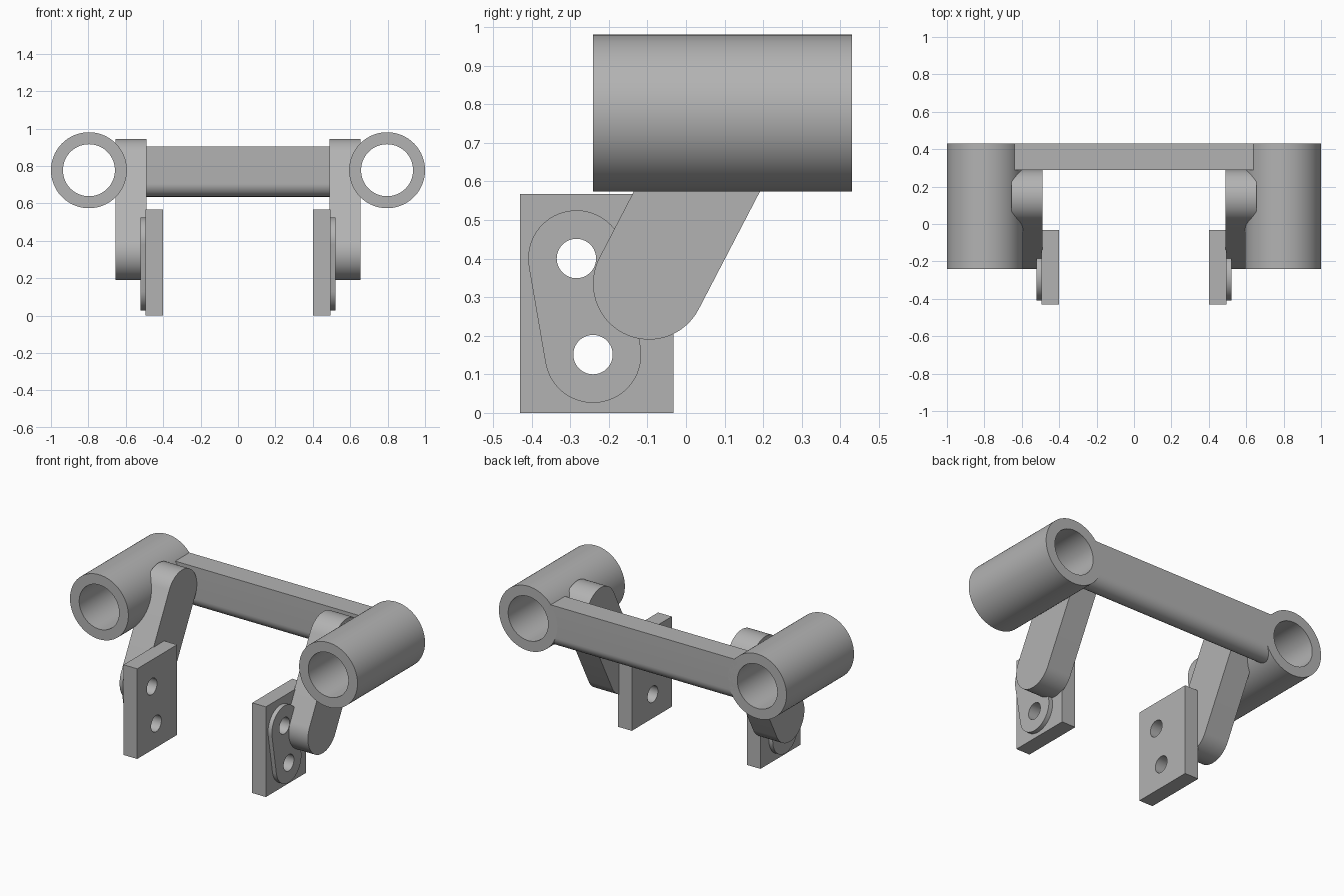
import bpy, bmesh, math
from mathutils import Matrix, Vector

if "Cube" in bpy.data.objects:
    bpy.data.objects.remove(bpy.data.objects["Cube"])

grey = bpy.data.materials.new("machined_grey")
grey.diffuse_color = (0.45, 0.45, 0.45, 1)
grey.use_nodes = True
grey.node_tree.nodes["Principled BSDF"].inputs["Base Color"].default_value = grey.diffuse_color


def circle(cx, cy, r, n=64):
    return [(cx + r * math.cos(2 * math.pi * i / n),
             cy + r * math.sin(2 * math.pi * i / n)) for i in range(n)]


def slot(a, b, r, n=32):
    """Rounded link outline around centres a and b."""
    a, b = Vector(a), Vector(b)
    t = math.atan2(b.y - a.y, b.x - a.x)
    pts = []
    for c, start in ((b, t - math.pi / 2), (a, t + math.pi / 2)):
        for i in range(n + 1):
            s = start + math.pi * i / n
            pts.append((c.x + r * math.cos(s), c.y + r * math.sin(s)))
    return pts


def prism(name, loops, start, end, axis='X', mirror=True):
    """Extrude outlines (outer loop, then holes) along an axis."""
    cu = bpy.data.curves.new(name + "_outline", 'CURVE')
    cu.dimensions, cu.fill_mode = '2D', 'BOTH'
    cu.extrude = (end - start) / 2
    for loop in loops:
        sp = cu.splines.new('POLY')
        sp.points.add(len(loop) - 1)
        for p, (u, v) in zip(sp.points, loop):
            p.co = (u, v, 0, 1)
        sp.use_cyclic_u = True
    tmp = bpy.data.objects.new(name + "_tmp", cu)
    bpy.context.collection.objects.link(tmp)
    bpy.context.view_layer.update()
    me = bpy.data.meshes.new_from_object(
        tmp.evaluated_get(bpy.context.evaluated_depsgraph_get()))
    bpy.data.objects.remove(tmp)
    bpy.data.curves.remove(cu)

    # outline plane is YZ for the X axis, XZ for the Y axis
    mid = (start + end) / 2
    if axis == 'X':
        m = Matrix(((0, 0, 1, mid), (1, 0, 0, 0), (0, 1, 0, 0), (0, 0, 0, 1)))
    else:
        m = Matrix(((1, 0, 0, 0), (0, 0, 1, mid), (0, 1, 0, 0), (0, 0, 0, 1)))
    bm = bmesh.new()
    bm.from_mesh(me)
    bm.transform(m)
    bmesh.ops.remove_doubles(bm, verts=bm.verts, dist=1e-5)
    bmesh.ops.recalc_face_normals(bm, faces=bm.faces)
    bm.to_mesh(me)
    bm.free()
    me.name = name
    me.materials.clear()
    me.materials.append(grey)
    ob = bpy.data.objects.new(name, me)
    bpy.context.collection.objects.link(ob)
    bpy.ops.object.select_all(action='DESELECT')
    ob.select_set(True)
    bpy.context.view_layer.objects.active = ob
    bpy.ops.object.shade_smooth_by_angle(angle=math.radians(30))
    if mirror:
        ob.modifiers.new("mirror", 'MIRROR').use_axis[0] = True
    return ob


# bearing tubes
prism("bearing_tube", [circle(0.797, 0.777, 0.203, 96), circle(0.797, 0.777, 0.139, 96)],
      -0.241, 0.43, 'Y')

# slanted arms
prism("arm", [slot((-0.096, 0.335), (0.146, 0.80), 0.145)], 0.49, 0.655)

# cross bar with a half-round underside
r = 0.07
bar = [(0.43, 0.905), (0.29, 0.905)]
bar += [(0.36 - r * math.cos(math.pi * i / 24), 0.705 - r * math.sin(math.pi * i / 24))
        for i in range(25)]
prism("cross_bar", [bar], -0.655, 0.655, mirror=False)

# mounting plates and raised pads, both drilled through
top, low = (-0.284, 0.40), (-0.241, 0.151)
holes = [circle(*top, 0.051), circle(*low, 0.051)]
plate = [(-0.43, 0), (-0.033, 0), (-0.033, 0.567), (-0.43, 0.567)]
prism("mounting_plate", [plate] + holes, 0.40, 0.495)
prism("raised_pad", [slot(low, top, 0.125)] + holes, 0.495, 0.522)
